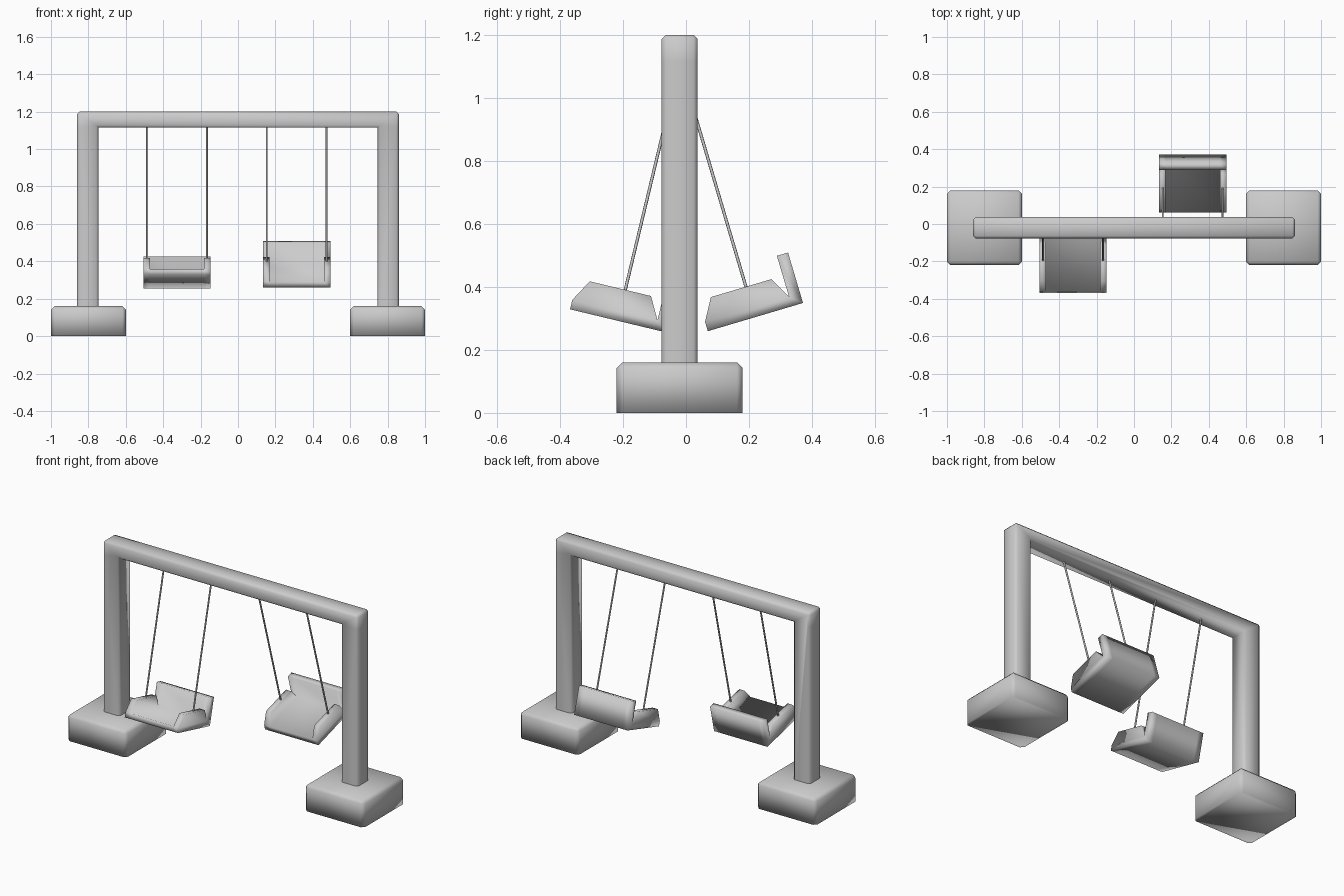
import bpy, bmesh
from math import radians
from mathutils import Matrix, Vector

if "Cube" in bpy.data.objects:
    bpy.data.objects.remove(bpy.data.objects["Cube"])

grey = bpy.data.materials.new("plain grey")
grey.use_nodes = True
COLOUR = (0.6, 0.6, 0.6, 1)
grey.diffuse_color = COLOUR
grey.node_tree.nodes["Principled BSDF"].inputs["Base Color"].default_value = COLOUR

MID_Y = -0.02      # line of the frame
PIVOT_Z = 1.11     # where the ropes meet the beam
BEAM_Z = 1.115     # underside of the beam


def prism(bm, points, lo, hi, axis):
    """Extrude a closed profile along x (points are y, z) or y (points are x, z)."""
    def place(p, t):
        return (t, p[0], p[1]) if axis == "x" else (p[0], t, p[1])
    near = bm.faces.new([bm.verts.new(place(p, lo)) for p in points])
    moved = bmesh.ops.extrude_face_region(bm, geom=[near])["geom"]
    offset = Vector(place((0, 0), hi - lo))
    bmesh.ops.translate(bm, vec=offset, verts=[v for v in moved if isinstance(v, bmesh.types.BMVert)])
    bmesh.ops.recalc_face_normals(bm, faces=bm.faces)


def finish(bm, name):
    mesh = bpy.data.meshes.new(name)
    bm.to_mesh(mesh)
    bm.free()
    mesh.shade_smooth()
    mesh.materials.append(grey)
    obj = bpy.data.objects.new(name, mesh)
    bpy.context.collection.objects.link(obj)
    return obj


def chamfer(bm, edges, width):
    bmesh.ops.bevel(bm, geom=edges, offset=width, segments=1, affect="EDGES")


def top_z(edge):
    return max(v.co.z for v in edge.verts)


def across_beam_joint(edge):
    """Edges running front to back where a post meets the beam."""
    return all(abs(v.co.z - BEAM_Z) < 0.001 for v in edge.verts) and \
        abs(edge.verts[0].co.y - edge.verts[1].co.y) > 0.05


# Frame: two posts and the beam in one arch, open where the posts enter the bases
bm = bmesh.new()
arch = [(-0.86, 0.15), (-0.745, 0.15), (-0.745, BEAM_Z), (0.745, BEAM_Z), (0.745, 0.15),
        (0.86, 0.15), (0.86, BEAM_Z), (0.86, 1.2), (-0.86, 1.2), (-0.86, BEAM_Z)]
prism(bm, arch, MID_Y - 0.057, MID_Y + 0.057, "y")
caps = [f for f in bm.faces if all(v.co.z < 0.16 for v in f.verts)]
bmesh.ops.delete(bm, geom=caps, context="FACES")
chamfer(bm, [e for e in bm.edges if top_z(e) > 0.16 and not across_beam_joint(e)], 0.013)
finish(bm, "frame")

# Foot blocks, chamfered everywhere but at the floor
for name, side in (("right_base", -1), ("left_base", 1)):
    bm = bmesh.new()
    block = [(side * 0.8 + dx, z) for dx, z in ((-0.2, 0), (0.2, 0), (0.2, 0.16), (-0.2, 0.16))]
    prism(bm, block, MID_Y - 0.2, MID_Y + 0.2, "y")
    chamfer(bm, [e for e in bm.edges if top_z(e) > 0.01], 0.018)
    finish(bm, name)

# Swings, shaped hanging straight down from the pivot, then tilted
SEAT_Z = -0.81
SHELL = [(-0.156, -0.841), (0.159, -0.841), (0.159, -0.674),
         (0.122, -0.674), (0.122, SEAT_Z), (-0.156, SEAT_Z)]


def swing(label, x, tilt):
    hang = Matrix.Translation((x, MID_Y, PIVOT_Z)) @ Matrix.Rotation(radians(tilt), 4, "X")
    # Seat and backrest
    bm = bmesh.new()
    prism(bm, SHELL, -0.18, 0.18, "x")
    for cut in (-0.145, 0.145):
        bmesh.ops.bisect_plane(bm, geom=bm.verts[:] + bm.edges[:] + bm.faces[:],
                               plane_co=(cut, 0, 0), plane_no=(1, 0, 0))
    # Arms drawn up from the seat's side strips, shorter at the top
    strips = [f for f in bm.faces if all(abs(v.co.z - SEAT_Z) < 0.001 for v in f.verts)
              and abs(f.calc_center_median().x) > 0.15]
    for face in bmesh.ops.extrude_discrete_faces(bm, faces=strips)["faces"]:
        for v in face.verts:
            v.co.y = 0.084 if v.co.y > 0 else -0.116
            v.co.z = -0.74
    finish(bm, label + "_seat").matrix_world = hang
    # Ropes
    for side, name in ((-1, "right"), (1, "left")):
        bm = bmesh.new()
        bmesh.ops.create_cone(bm, cap_ends=False, segments=8, radius1=0.005, radius2=0.005, depth=0.76,
                              matrix=Matrix.Translation((side * 0.16, 0, -0.365)))
        finish(bm, f"{label}_{name}_rope").matrix_world = hang


swing("right_swing", -0.326, -13.5)
swing("left_swing", 0.314, 16.5)
